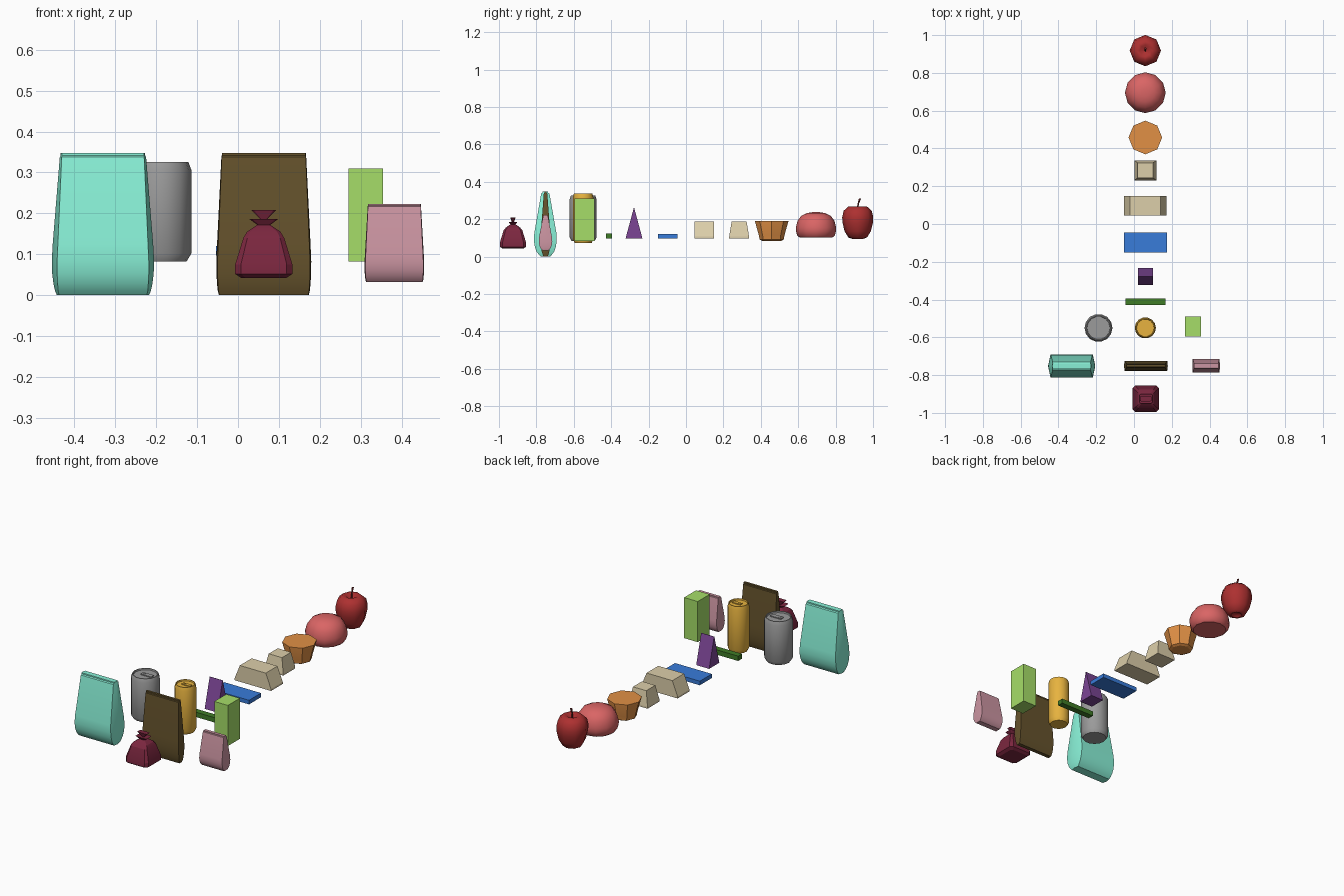
import bpy, bmesh, math

if "Cube" in bpy.data.objects:
    bpy.data.objects.remove(bpy.data.objects["Cube"])


def finish(name, bm, color, angle=30):
    bmesh.ops.recalc_face_normals(bm, faces=bm.faces[:])
    me = bpy.data.meshes.new(name)
    bm.to_mesh(me)
    bm.free()
    ob = bpy.data.objects.new(name, me)
    bpy.context.collection.objects.link(ob)
    mat = bpy.data.materials.new(name + "_color")
    mat.diffuse_color = (*color, 1)
    mat.use_nodes = True
    mat.node_tree.nodes["Principled BSDF"].inputs["Base Color"].default_value = mat.diffuse_color
    me.materials.append(mat)
    bpy.ops.object.select_all(action='DESELECT')
    ob.select_set(True)
    bpy.context.view_layer.objects.active = ob
    if angle:
        bpy.ops.object.shade_smooth_by_angle(angle=math.radians(angle))
    return ob


def loft(name, rings, color, angle=30):
    """Skin a stack of equal-length rings and cap both ends."""
    bm = bmesh.new()
    vs = [[bm.verts.new(p) for p in r] for r in rings]
    n = len(vs[0])
    for a, b in zip(vs, vs[1:]):
        for i in range(n):
            j = (i + 1) % n
            bm.faces.new((a[i], a[j], b[j], b[i]))
    bm.faces.new(vs[0])
    bm.faces.new(vs[-1])
    bmesh.ops.remove_doubles(bm, verts=bm.verts[:], dist=0.00005)
    return finish(name, bm, color, angle)


def lathe(name, cx, cy, profile, sides, color, angle=30):
    ring = [(math.cos(2 * math.pi * i / sides), math.sin(2 * math.pi * i / sides)) for i in range(sides)]
    return loft(name, [[(cx + r * c, cy + r * s, z) for c, s in ring] for r, z in profile], color, angle)


def frustum(name, cx, cy, levels, color):
    """Stack of rectangles: (half x, half y, z)."""
    sq = [(-1, -1), (1, -1), (1, 1), (-1, 1)]
    return loft(name, [[(cx + a * hx, cy + b * hy, z) for a, b in sq] for hx, hy, z in levels], color, 0)


def pouch(name, cx, cy, z0, h, hx, hy, bulge, color):
    """Pillow bag with a rounded bottom, tapered body and crimped top."""
    rings = []
    for t, sx, sy in [(0, .96, .42), (.03, .98, .58), (.08, .99, .78), (.15, 1, .92),
                      (.24, 1, 1), (.36, .985, .97), (.97, .91, .36), (.98, .905, .24), (1, .905, .24)]:
        x, y, z = hx * sx - bulge, hy * sy, z0 + h * t
        b = bulge * sy
        rings.append([(cx + p, cy + q, z) for p, q in
                      [(-x, -y), (x, -y), (x + b, 0), (x, y), (-x, y), (-x - b, 0)]])
    return loft(name, rings, color, 32)


def can(name, cx, cy, r, z0, z1, color):
    lathe(name, cx, cy, [(r * .84, z0), (r, z0 + .02), (r, z1 - .02), (r * .9, z1),
                         (r * .84, z1), (r * .82, z1 - .008)], 14, color)
    # pull tab and rivet on the lid
    frustum(name + "_tab", cx + r * .15, cy, [(r * .45, r * .17, z1 - .008), (r * .45, r * .17, z1 - .003)], color)
    lathe(name + "_rivet", cx - r * .1, cy, [(r * .1, z1 - .004), (r * .1, z1 - .001)], 8, color)


CX = 0.06

# apple with leaning stem
lathe("apple", CX, .918, [(.02, .105), (.03, .095), (.05, .102), (.07, .135), (.081, .18), (.083, .21),
                          (.075, .245), (.05, .267), (.03, .266), (.005, .245)], 8, (.42, .03, .03), 50)
loft("apple_stem", [[(CX + r * math.cos(a), .918 + dy + r * math.sin(a), z)
                     for a in [k * math.pi / 2.5 for k in range(5)]]
                    for r, dy, z in [(.005, 0, .242), (.004, .002, .28), (.006, .012, .309)]], (.2, .03, .03))

# round bun
lathe("bun", CX, .695, [(.088, .102), (.1, .112), (.107, .135), (.108, .155), (.099, .19),
                        (.08, .217), (.05, .232), (.02, .237)], 12, (.7, .13, .13), 40)

# tapered muffin
lathe("muffin", CX, .458, [(.05, .083), (.064, .09), (.068, .112), (.089, .187), (.089, .189)], 8, (.75, .28, .06), 20)

# small and long loaves
BREAD = (.72, .62, .4)
frustum("small_loaf", CX, .284, [(.058, .053, .097), (.058, .053, .107), (.041, .04, .188)], BREAD)
frustum("long_loaf", CX, .097, [(.113, .052, .097), (.113, .052, .107), (.08, .052, .188)], BREAD)

# flat bars
frustum("flat_bar", CX, -.098, [(.114, .053, .097), (.114, .053, .12)], (.04, .2, .7))
frustum("thin_bar", CX, -.412, [(.106, .017, .097), (.106, .017, .124)], (.05, .2, .02))

# triangular wedge
frustum("wedge", CX, -.278, [(.04, .045, .097), (.04, .001, .26)], (.2, .06, .3))

# drinks
can("wide_can", -.188, -.55, .074, .082, .326, (.33, .33, .33))
can("slim_can", CX, -.55, .056, .073, .337, (.8, .45, .05))
frustum("drink_carton", .312, -.542, [(.042, .053, .082), (.042, .053, .309)], (.38, .73, .14))

# bags
pouch("large_bag", -.33, -.752, 0, .348, .125, .061, .013, (.25, .88, .68))
pouch("medium_bag", .063, -.751, 0, .348, .116, .026, .003, (.13, .085, .025))
pouch("small_bag", .382, -.751, .032, .191, .073, .036, .002, (.6, .3, .36))

# tied sack: chamfered square rings (half x, half y, z)
rings = []
for hx, hy, z in [(.055, .055, .042), (.07, .07, .052), (.07, .07, .075), (.05, .05, .14), (.041, .038, .155),
                  (.016, .014, .172), (.035, .024, .186), (.006, .006, .184), (.03, .014, .208)]:
    k = .8
    rings.append([(.063 + a * hx, -.925 + b * hy, z) for a, b in
                  [(-k, -1), (k, -1), (1, -k), (1, k), (k, 1), (-k, 1), (-1, k), (-1, -k)]])
loft("tied_sack", rings, (.2, .02, .05), 20)
